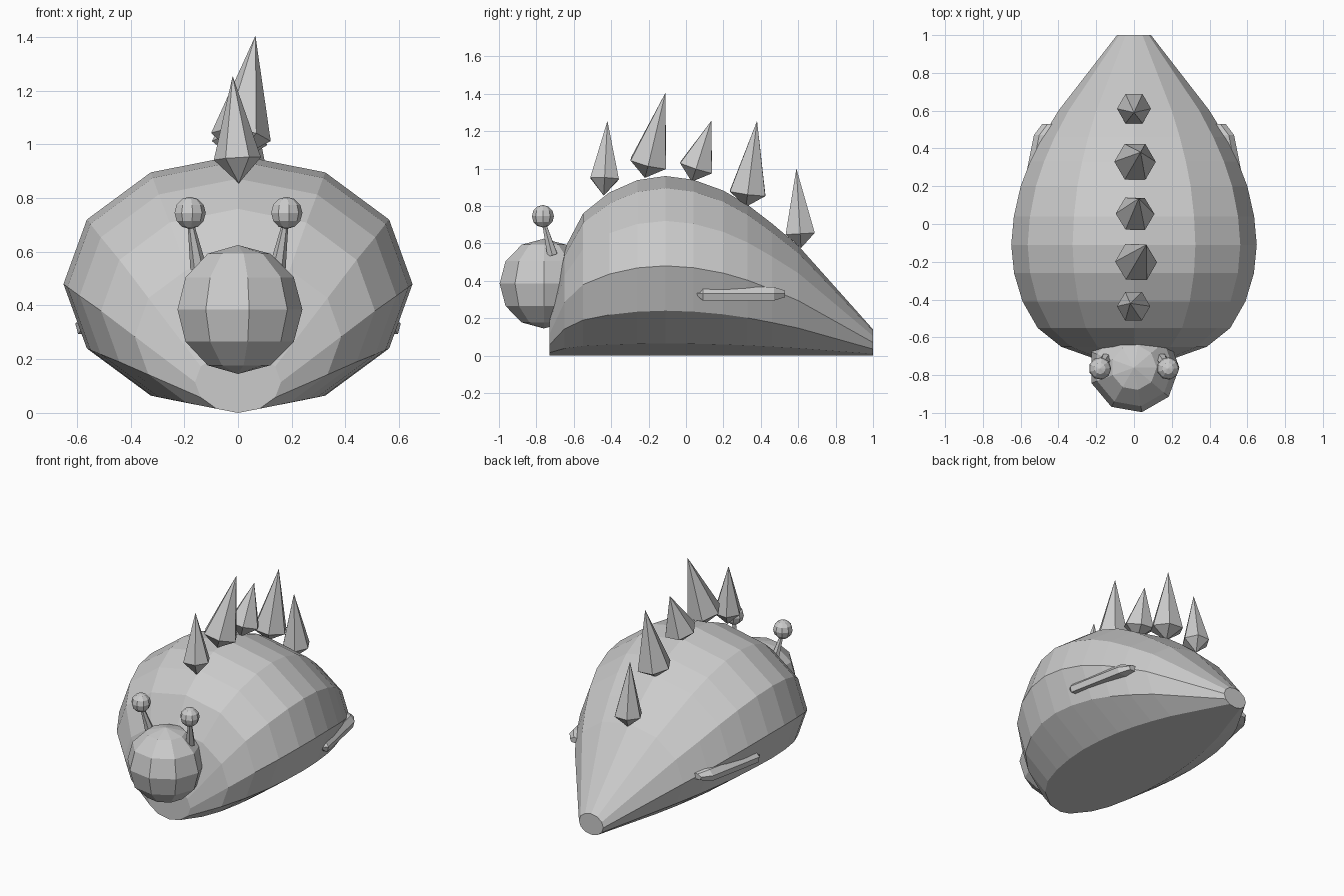
import bpy, math
from mathutils import Vector

if "Cube" in bpy.data.objects:
    bpy.data.objects.remove(bpy.data.objects["Cube"])

grey = bpy.data.materials.new("plain grey")
grey.diffuse_color = (0.6, 0.6, 0.6, 1)
grey.use_nodes = True
grey.node_tree.nodes["Principled BSDF"].inputs["Base Color"].default_value = grey.diffuse_color


def make(name, verts, faces):
    mesh = bpy.data.meshes.new(name)
    mesh.from_pydata([tuple(v) for v in verts], [], faces)
    mesh.materials.append(grey)
    obj = bpy.data.objects.new(name, mesh)
    bpy.context.collection.objects.link(obj)
    # consistent outward normals
    import bmesh
    bm = bmesh.new()
    bm.from_mesh(mesh)
    bmesh.ops.recalc_face_normals(bm, faces=bm.faces)
    bm.to_mesh(mesh)
    bm.free()
    return obj


def loft(name, rings):
    """Skin a list of rings (one-point rings make tips), capping open ends."""
    verts, faces, starts = [], [], []
    for r in rings:
        starts.append(len(verts))
        verts += r
    n = max(len(r) for r in rings)
    for k in range(len(rings) - 1):
        a, b = starts[k], starts[k + 1]
        la, lb = len(rings[k]), len(rings[k + 1])
        for i in range(n):
            j = (i + 1) % n
            if la == 1:
                faces.append((a, b + i, b + j))
            elif lb == 1:
                faces.append((a + i, a + j, b))
            else:
                faces.append((a + i, a + j, b + j, b + i))
    for s, r in ((starts[0], rings[0]), (starts[-1], rings[-1])):
        if len(r) > 1:
            faces.append(tuple(s + i for i in range(n)))
    return make(name, verts, faces)


def circle(center, axis, radius, n):
    q = Vector((0, 0, 1)).rotation_difference(Vector(axis).normalized())
    return [Vector(center) + q @ Vector((radius * math.cos(math.tau * i / n),
                                         radius * math.sin(math.tau * i / n), 0))
            for i in range(n)]


def ball(name, center, radius, n, rows):
    c = Vector(center)
    rings = [[c - Vector((0, 0, radius))]]
    for k in range(1, rows):
        a = -math.pi / 2 + math.pi * k / rows
        rings.append(circle(c + Vector((0, 0, radius * math.sin(a))), (0, 0, 1),
                            radius * math.cos(a), n))
    rings.append([c + Vector((0, 0, radius))])
    return loft(name, rings)


# Body: twelve-sided sections resting on the ground (y, half width, half height)
sections = [(-0.73, 0.16, 0.115), (-0.65, 0.385, 0.285), (-0.55, 0.51, 0.38),
            (-0.41, 0.59, 0.436), (-0.26, 0.635, 0.469), (-0.11, 0.65, 0.48),
            (0.04, 0.636, 0.47), (0.20, 0.60, 0.441), (0.33, 0.55, 0.403),
            (0.46, 0.485, 0.353), (0.60, 0.40, 0.294), (1.0, 0.09, 0.07)]
loft("body", [[Vector((w * math.cos(math.tau * i / 12), y,
                       h + h * math.sin(math.tau * i / 12))) for i in range(12)]
              for y, w, h in sections])

# Head
ball("head", (0, -0.76, 0.385), 0.24, 9, 6)

# Back spikes: lower tip, upper tip, ring position along the axis, ring radius
spikes = [((0.003, -0.44, 0.855), (-0.02, -0.42, 1.255), 0.23, 0.088),
          ((0.0, -0.22, 0.95), (0.065, -0.11, 1.405), 0.17, 0.112),
          ((0.0, 0.03, 0.93), (0.025, 0.135, 1.255), 0.23, 0.103),
          ((0.0, 0.32, 0.795), (0.035, 0.38, 1.255), 0.16, 0.11),
          ((0.0, 0.615, 0.575), (0.0, 0.59, 1.0), 0.18, 0.09)]
for k, (low, high, t, r) in enumerate(spikes):
    low, high = Vector(low), Vector(high)
    loft(f"back_spike_{k + 1}",
         [[low], circle(low.lerp(high, t), high - low, r, 6), [high]])

for s, side in ((-1, "left"), (1, "right")):
    # Eye and its tapered stalk
    ball(f"eye_{side}", (s * 0.18, -0.765, 0.745), 0.06, 9, 6)
    foot, top = Vector((s * 0.147, -0.715, 0.54)), Vector((s * 0.177, -0.76, 0.71))
    loft(f"eye_stalk_{side}", [circle(foot, top - foot, 0.031, 6),
                               circle(top, top - foot, 0.011, 6)])
    # Side fin: thin sliver following the flank (y, outer x, half height)
    fin = [(0.06, 0.585, 0.01), (0.09, 0.606, 0.036),
           (0.47, 0.53, 0.036), (0.53, 0.485, 0.018)]
    loft(f"side_fin_{side}",
         [[Vector((s * x, y, 0.333)), Vector((s * (x - 0.01), y, 0.33 - h)),
           Vector((s * (x - 0.09), y, 0.33 - h)),
           Vector((s * (x - 0.09), y, 0.33 + h)),
           Vector((s * (x - 0.028), y, 0.33 + h))] for y, x, h in fin])
